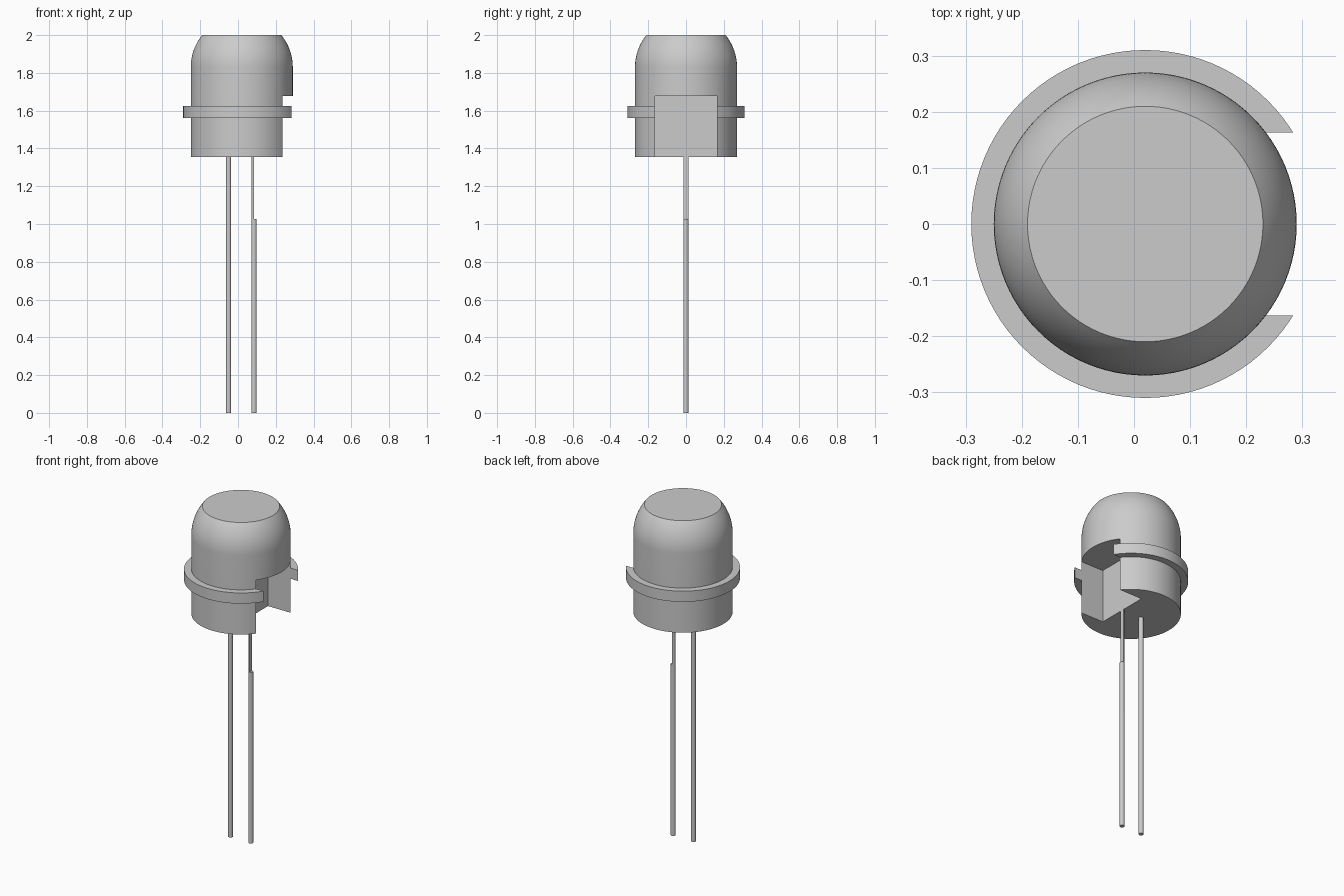
import bpy, bmesh, math

if "Cube" in bpy.data.objects:
    bpy.data.objects.remove(bpy.data.objects["Cube"], do_unlink=True)

AXIS_X = 0.02      # centre line of the housing
RADIUS = 0.27      # housing and dome radius
BOTTOM = 1.356     # underside of the housing
DOME_Z = 1.83      # centre of the dome sphere
TOP = 2.0

grey = bpy.data.materials.new("light_grey")
grey.use_nodes = True
grey.diffuse_color = (0.6, 0.6, 0.6, 1)
grey.node_tree.nodes["Principled BSDF"].inputs["Base Color"].default_value = (0.6, 0.6, 0.6, 1)


def lathe(name, profile, x, steps):
    """Spin an (radius, z) profile around a vertical axis at x."""
    bm = bmesh.new()
    verts = [bm.verts.new((r, 0, z)) for r, z in profile]
    edges = [bm.edges.new(pair) for pair in zip(verts, verts[1:])]
    bmesh.ops.spin(bm, geom=verts + edges, cent=(0, 0, 0), axis=(0, 0, 1),
                   angle=2 * math.pi, steps=steps, use_duplicate=False)
    bmesh.ops.remove_doubles(bm, verts=bm.verts[:], dist=0.0001)
    bmesh.ops.recalc_face_normals(bm, faces=bm.faces[:])
    mesh = bpy.data.meshes.new(name)
    bm.to_mesh(mesh)
    bm.free()
    obj = bpy.data.objects.new(name, mesh)
    bpy.context.collection.objects.link(obj)
    obj.location.x = x
    mesh.materials.append(grey)
    return obj


def activate(obj):
    bpy.ops.object.select_all(action='DESELECT')
    obj.select_set(True)
    bpy.context.view_layer.objects.active = obj


# Housing: base, flange and flat-topped dome in one profile
top_angle = math.asin((TOP - DOME_Z) / RADIUS)
dome = [(RADIUS * math.cos(top_angle * i / 14), DOME_Z + RADIUS * math.sin(top_angle * i / 14))
        for i in range(15)]
housing = lathe("housing", [(0, BOTTOM), (RADIUS, BOTTOM), (RADIUS, 1.56), (0.31, 1.56),
                            (0.31, 1.624), (RADIUS, 1.624)] + dome + [(0, TOP)], AXIS_X, 96)

# Wire legs
legs = []
for name, x in (("right_leg", -0.05), ("left_leg", 0.085)):
    legs.append(lathe(name, [(0, 0), (0.0135, 0), (0.0135, BOTTOM), (0, BOTTOM)], x, 24))

# Notch cut out of the housing side and half of the left leg
x0, x1, z0, z1 = 0.085, 0.5, 1.026, 1.677
bpy.ops.mesh.primitive_cube_add(size=1, location=((x0 + x1) / 2, 0, (z0 + z1) / 2))
cutter = bpy.context.object
cutter.name = "notch_cutter"
cutter.scale = (x1 - x0, 0.326, z1 - z0)
cutter.hide_render = True
cutter.data.materials.append(grey)
for obj in (housing, legs[1]):
    activate(obj)
    cut = obj.modifiers.new("notch", 'BOOLEAN')
    cut.operation = 'DIFFERENCE'
    cut.solver = 'EXACT'
    cut.object = cutter
    bpy.ops.object.modifier_apply(modifier=cut.name)
bpy.data.objects.remove(cutter, do_unlink=True)

# Smooth round walls with crisp rims
for obj in [housing] + legs:
    activate(obj)
    bpy.ops.object.shade_smooth_by_angle(angle=math.radians(30))
